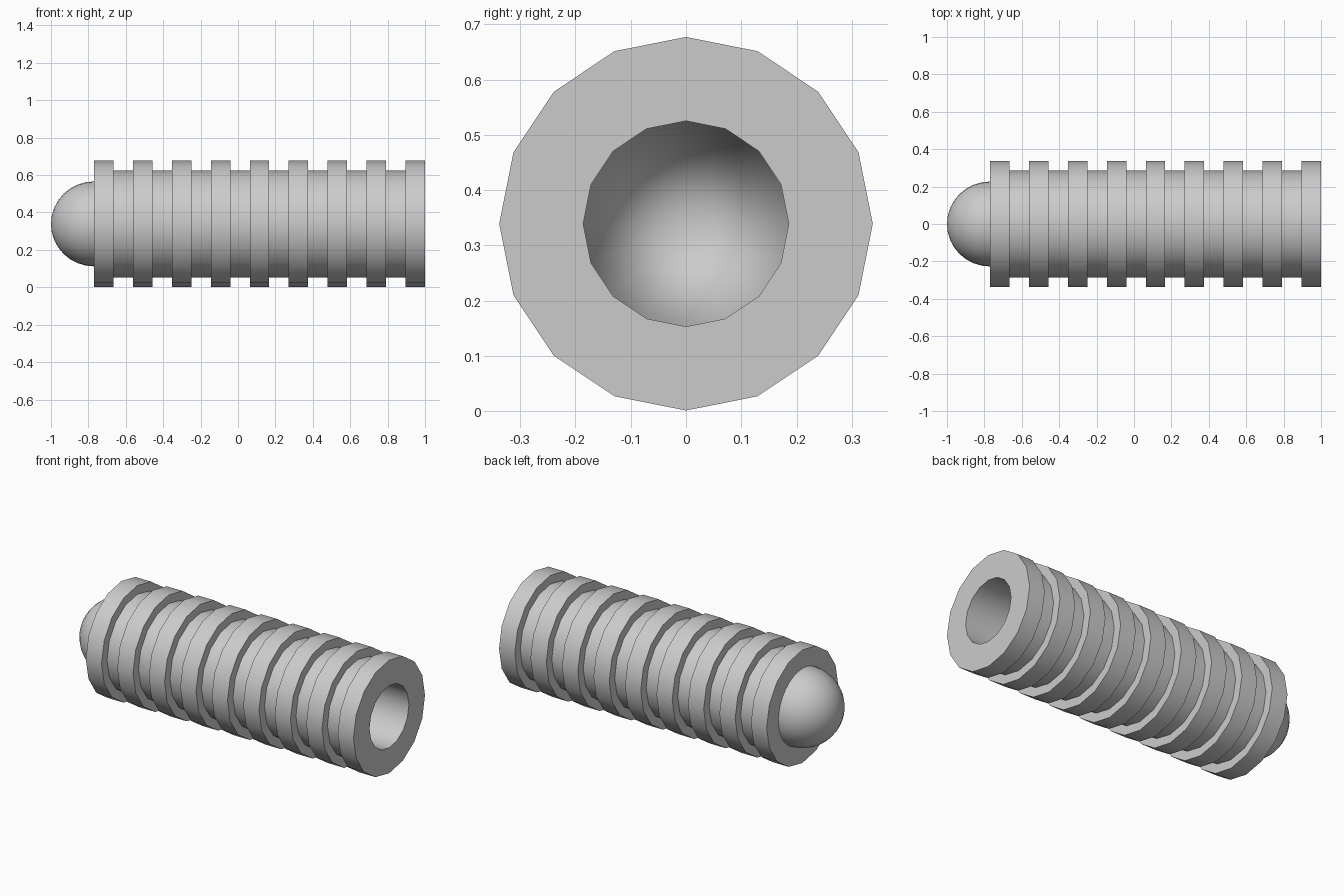
import bpy
import bmesh
import math

cube = bpy.data.objects.get("Cube")
if cube:
    bpy.data.objects.remove(cube, do_unlink=True)

AXIS_Z = 0.339
RIB_R, GROOVE_R, BORE_R, NOSE_R = 0.338, 0.286, 0.186, 0.227
BACK, RIM = -0.77, 1.0
RIBS = 9

grey = bpy.data.materials.new("plain_grey")
grey.use_nodes = True
colour = (0.6, 0.6, 0.6, 1)
grey.diffuse_color = colour
grey.node_tree.nodes["Principled BSDF"].inputs["Base Color"].default_value = colour


def lathe(name, profile, sides):
    """Revolve (x, radius) points around the long axis; zero radius makes a pole."""
    bm = bmesh.new()
    rings = []
    for x, r in profile:
        count = sides if r > 0 else 1
        turns = [math.tau * i / sides for i in range(count)]
        rings.append([bm.verts.new((x, r * math.sin(a), r * math.cos(a))) for a in turns])
    for a, b in zip(rings, rings[1:]):
        for i in range(sides):
            j = (i + 1) % sides
            corners = [a[i % len(a)], a[j % len(a)], b[j % len(b)], b[i % len(b)]]
            bm.faces.new(list(dict.fromkeys(corners)))
    bmesh.ops.recalc_face_normals(bm, faces=bm.faces)
    mesh = bpy.data.meshes.new(name)
    bm.to_mesh(mesh)
    bm.free()
    mesh.materials.append(grey)
    obj = bpy.data.objects.new(name, mesh)
    obj.location.z = AXIS_Z
    bpy.context.collection.objects.link(obj)
    bpy.ops.object.select_all(action="DESELECT")
    obj.select_set(True)
    bpy.context.view_layer.objects.active = obj
    bpy.ops.object.shade_smooth_by_angle(angle=math.radians(35))
    return obj


# Ribbed sleeve: closed back, alternating ribs and grooves, blind tapered bore
step = (RIM - BACK) / (2 * RIBS - 1)
sleeve = [(BACK, 0)]
for k in range(2 * RIBS - 1):
    radius = GROOVE_R if k % 2 else RIB_R
    sleeve += [(BACK + k * step, radius), (BACK + (k + 1) * step, radius)]
sleeve += [(RIM, BORE_R), (-0.35, BORE_R), (-0.7, 0)]
lathe("ribbed_sleeve", sleeve, 16)

# Rounded nose: half sphere on the back end, closed by a flat base
ARC = 8
nose = [(BACK, 0)]
for k in range(ARC):
    a = math.pi / 2 * k / ARC
    nose.append((BACK - (1 + BACK) * math.sin(a), NOSE_R * math.cos(a)))
nose.append((-1.0, 0))
lathe("rounded_nose", nose, 32)
